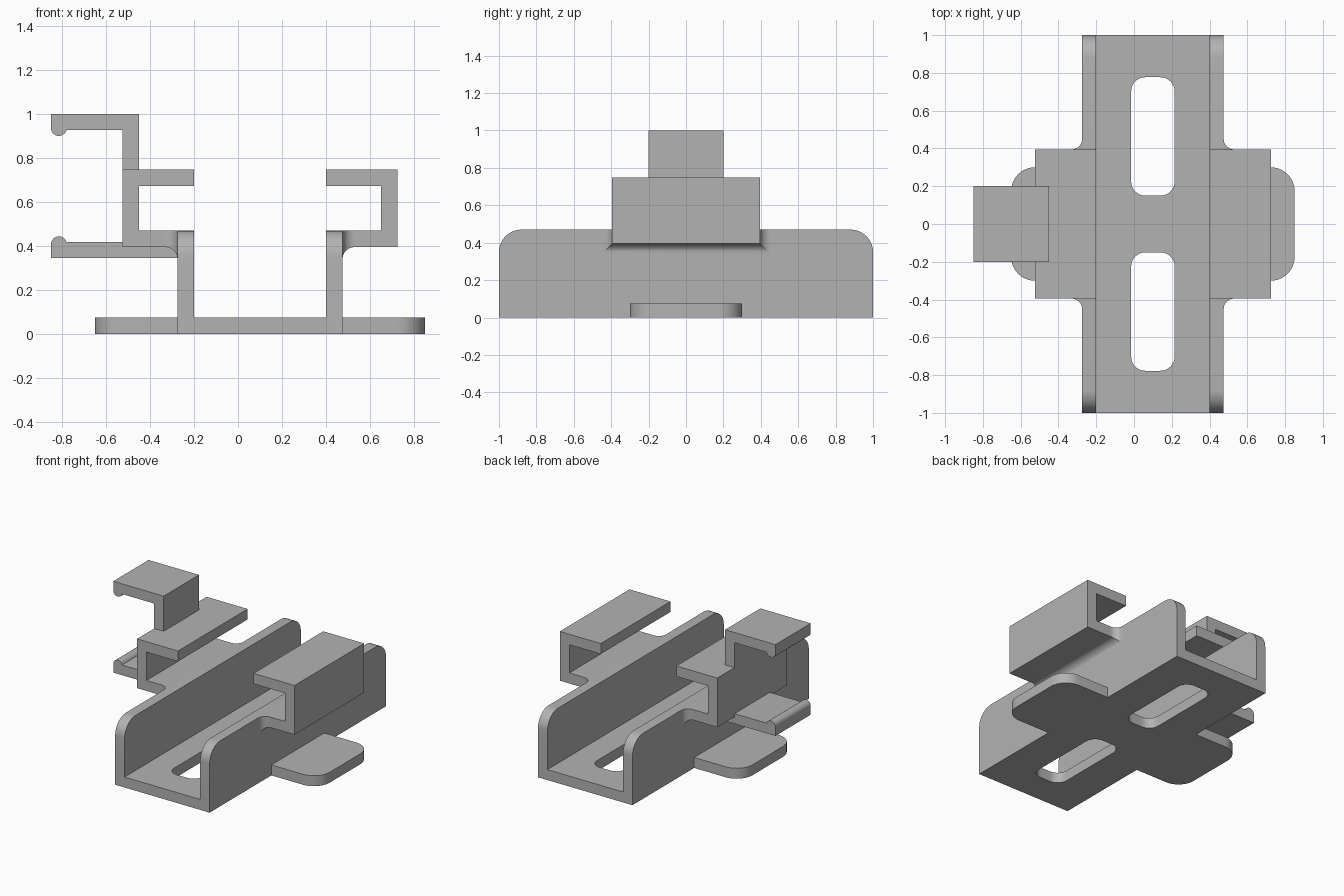
import bpy
import bmesh
from math import sin, cos, pi, radians, sqrt
from mathutils import Vector

if "Cube" in bpy.data.objects:
    bpy.data.objects.remove(bpy.data.objects["Cube"], do_unlink=True)

grey = bpy.data.materials.new("plain grey")
grey.use_nodes = True
colour = (0.45, 0.45, 0.45, 1)
grey.diffuse_color = colour
grey.node_tree.nodes["Principled BSDF"].inputs["Base Color"].default_value = colour

T = 0.075          # wall thickness
CX = 0.1           # middle of the channel
INNER, OUTER = 0.3, 0.375
WALL_TOP = 0.47
SHELF = WALL_TOP - T
BRACKET_Y = 0.395
BLEND = 0.055


def finish(name, bm):
    bmesh.ops.recalc_face_normals(bm, faces=bm.faces)
    mesh = bpy.data.meshes.new(name)
    bm.to_mesh(mesh)
    bm.free()
    mesh.materials.append(grey)
    ob = bpy.data.objects.new(name, mesh)
    bpy.context.collection.objects.link(ob)
    return ob


def select(ob):
    bpy.ops.object.select_all(action='DESELECT')
    ob.select_set(True)
    bpy.context.view_layer.objects.active = ob


def smooth(ob):
    select(ob)
    bpy.ops.object.shade_smooth_by_angle(angle=radians(30))


def prism(name, profile, axis, low, high):
    """Extrude a 2D profile along the named axis."""
    place = {'X': lambda a, b: (low, a, b),
             'Y': lambda a, b: (a, low, b),
             'Z': lambda a, b: (a, b, low)}[axis]
    bm = bmesh.new()
    face = bm.faces.new([bm.verts.new(place(*p)) for p in profile])
    out = bmesh.ops.extrude_face_region(bm, geom=[face])
    step = Vector([(high - low) * (axis == a) for a in 'XYZ'])
    bmesh.ops.translate(bm, vec=step,
                        verts=[g for g in out['geom'] if isinstance(g, bmesh.types.BMVert)])
    return finish(name, bm)


def rounded(corners, n=10):
    """Right-angled outline of (a, b, radius), with rounded corners."""
    pts = []
    for i, (a, b, r) in enumerate(corners):
        p = Vector((a, b))
        if r == 0:
            pts.append(p)
            continue
        u = (Vector(corners[i - 1][:2]) - p).normalized()
        v = (Vector(corners[(i + 1) % len(corners)][:2]) - p).normalized()
        for k in range(n + 1):
            t = k / n * pi / 2
            pts.append(p + u * r * (1 - sin(t)) + v * r * (1 - cos(t)))
    return pts


def arc(cx, cy, r, start, end, n=12):
    return [(cx + r * cos(start + (end - start) * k / n),
             cy + r * sin(start + (end - start) * k / n)) for k in range(n + 1)]


def cut(ob, tool, operation):
    mod = ob.modifiers.new(operation.lower(), 'BOOLEAN')
    mod.operation = operation
    mod.solver = 'EXACT'
    mod.object = tool
    select(ob)
    bpy.ops.object.modifier_apply(modifier=mod.name)
    bpy.data.objects.remove(tool, do_unlink=True)


# U-shaped channel with rounded wall ends and two slots in the floor
u_shape = [(-OUTER, 0), (OUTER, 0), (OUTER, WALL_TOP), (INNER, WALL_TOP),
           (INNER, T), (-INNER, T), (-INNER, WALL_TOP), (-OUTER, WALL_TOP)]
channel = prism("channel", [(CX + x, z) for x, z in u_shape], 'Y', -1, 1)
side = rounded([(-1, -0.1, 0), (1, -0.1, 0), (1, WALL_TOP, 0.12), (-1, WALL_TOP, 0.12)])
cut(channel, prism("side_cutter", side, 'X', -1, 1), 'INTERSECT')
for s in (-1, 1):
    y0, y1 = sorted((s * 0.15, s * 0.777))
    x0, x1 = CX - 0.115, CX + 0.115
    slot = rounded([(x0, y0, T), (x1, y0, T), (x1, y1, T), (x0, y1, T)])
    cut(channel, prism("slot_cutter", slot, 'Z', -0.1, 0.2), 'DIFFERENCE')
smooth(channel)

for s, label in ((1, "left"), (-1, "right")):
    def fx(d):
        return CX + s * d

    # Foot tab beside the floor
    tab = rounded([(fx(OUTER), -0.3, 0), (fx(0.75), -0.3, 0.125),
                   (fx(0.75), 0.3, 0.125), (fx(OUTER), 0.3, 0)])
    smooth(prism(label + "_foot_tab", tab, 'Z', 0, T))

    # C-shaped bracket opening towards the middle
    end = OUTER + BLEND
    c_shape = [(end, SHELF), (0.625, SHELF), (0.625, 0.748), (INNER, 0.748),
               (INNER, 0.748 - T), (0.55, 0.748 - T), (0.55, WALL_TOP), (end, WALL_TOP)]
    prism(label + "_bracket", [(fx(d), z) for d, z in c_shape], 'Y', -BRACKET_Y, BRACKET_Y)

    # Flared fillet joining the wall to the bracket
    bm = bmesh.new()
    rings = []
    for k in range(11):
        t = k / 10 * pi / 2
        x = fx(OUTER + BLEND * (1 - cos(t)))
        grow = BLEND * (1 - sin(t))
        y, z = BRACKET_Y + grow, SHELF - grow
        rings.append([bm.verts.new((x, *p)) for p in
                      ((-y, z), (y, z), (y, WALL_TOP), (-y, WALL_TOP))])
    for a, b in zip(rings, rings[1:]):
        for i in range(4):
            j = (i + 1) % 4
            bm.faces.new((a[i], a[j], b[j], b[i]))
    bm.faces.new(rings[0])
    bm.faces.new(rings[-1])
    smooth(finish(label + "_bracket_fillet", bm))

# Clip on the right: upper hook and lower arm, each with a rounded bead
TIP, BEAD, CLIP_Y = -0.85, 0.036, 0.2
post_out, post_in = CX - 0.625, CX - 0.55
hook = [(post_in, 0.748), (post_in, 1), (TIP, 1)]
hook += arc(TIP + BEAD, 0.936, BEAD, pi, 2 * pi - 0.3)
hook += [(TIP + 2 * BEAD, 0.927), (post_out, 0.927), (post_out, 0.748)]
smooth(prism("clip_hook", hook, 'Y', -CLIP_Y, CLIP_Y))

arm = [(CX - OUTER, 0.345), (TIP, 0.345)]
arm += arc(TIP + BEAD, 0.408, BEAD, pi, 0.3)
arm += [(TIP + 2 * BEAD, 0.418), (post_out, 0.418), (CX - OUTER, 0.418)]
smooth(prism("clip_arm", arm, 'Y', -CLIP_Y, CLIP_Y))
